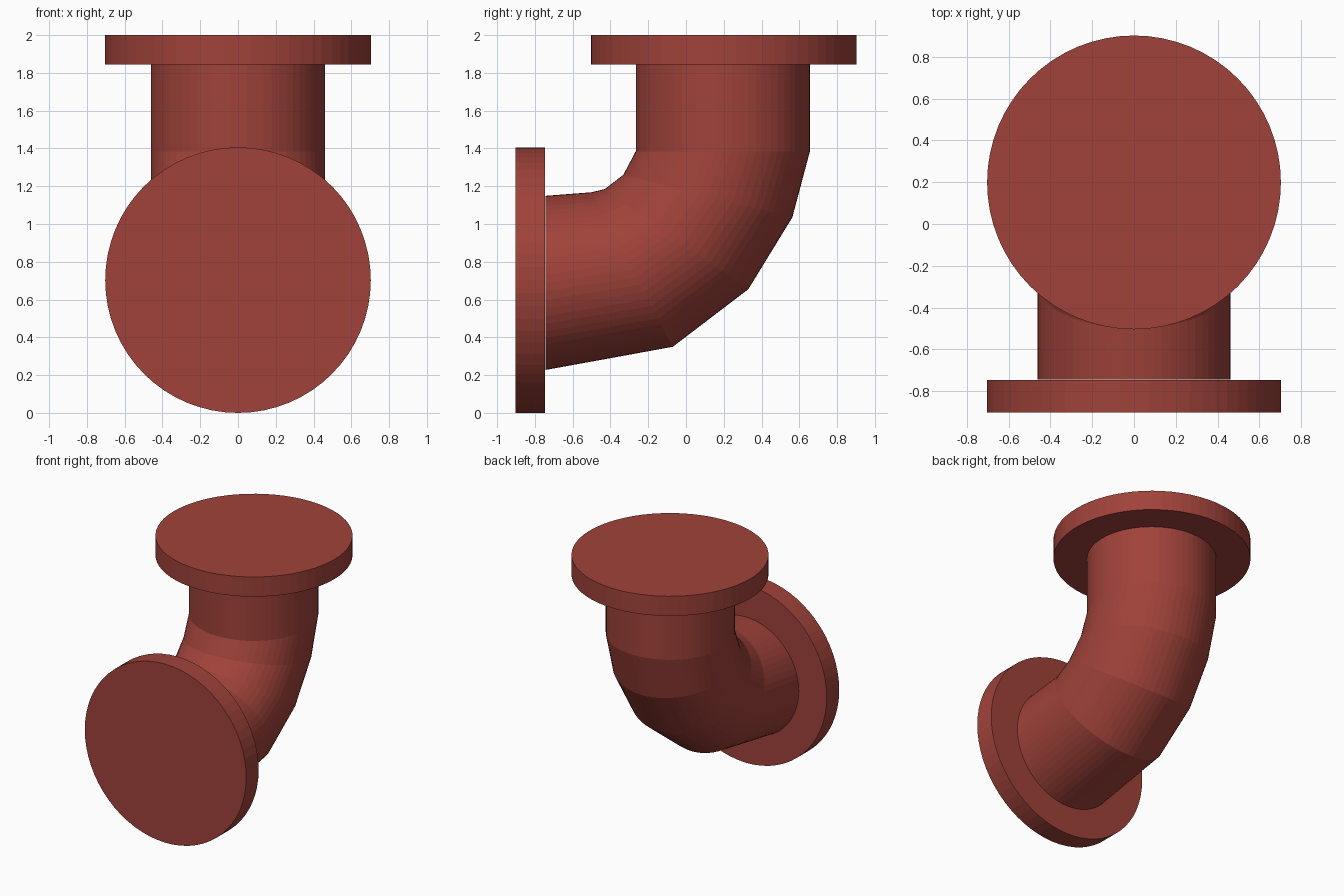
import bpy, bmesh, math
from mathutils import Vector

if "Cube" in bpy.data.objects:
    bpy.data.objects.remove(bpy.data.objects["Cube"])

SIDES = 64
red = bpy.data.materials.new("brick red")
red.diffuse_color = (0.35, 0.055, 0.042, 1)
red.use_nodes = True
red.node_tree.nodes["Principled BSDF"].inputs["Base Color"].default_value = red.diffuse_color


def make_tube(name, spans):
    """Loft capped circles; each span is the two opposite (y, z) ends of a circle."""
    bm = bmesh.new()
    rings = []
    for a, b in spans:
        a, b = Vector((0, *a)), Vector((0, *b))
        mid, half = (a + b) / 2, (b - a) / 2
        side = Vector((half.length, 0, 0))
        angles = [2 * math.pi * i / SIDES for i in range(SIDES)]
        rings.append([bm.verts.new(mid + half * math.cos(t) + side * math.sin(t)) for t in angles])
    for r, s in zip(rings, rings[1:]):
        for i in range(SIDES):
            j = (i + 1) % SIDES
            bm.faces.new((r[i], r[j], s[j], s[i]))
    bm.faces.new(rings[0])
    bm.faces.new(rings[-1])
    bmesh.ops.recalc_face_normals(bm, faces=bm.faces)
    mesh = bpy.data.meshes.new(name)
    bm.to_mesh(mesh)
    bm.free()
    mesh.materials.append(red)
    bpy.context.collection.objects.link(bpy.data.objects.new(name, mesh))


# Elbow pipe: (outer bend point, inner bend point) of each section
make_tube("elbow_pipe", [
    ((-0.745, 0.227), (-0.745, 1.149)),
    ((-0.07, 0.35), (-0.50, 1.168)),
    ((0.33, 0.655), (-0.43, 1.185)),
    ((0.563, 1.035), (-0.332, 1.26)),
    ((0.656, 1.385), (-0.266, 1.385)),
    ((0.656, 1.845), (-0.266, 1.845)),
])

# End flanges
make_tube("front_flange", [((y, 0.0), (y, 1.406)) for y in (-0.902, -0.747)])
make_tube("top_flange", [((0.902, z), (-0.504, z)) for z in (1.845, 2.0)])
